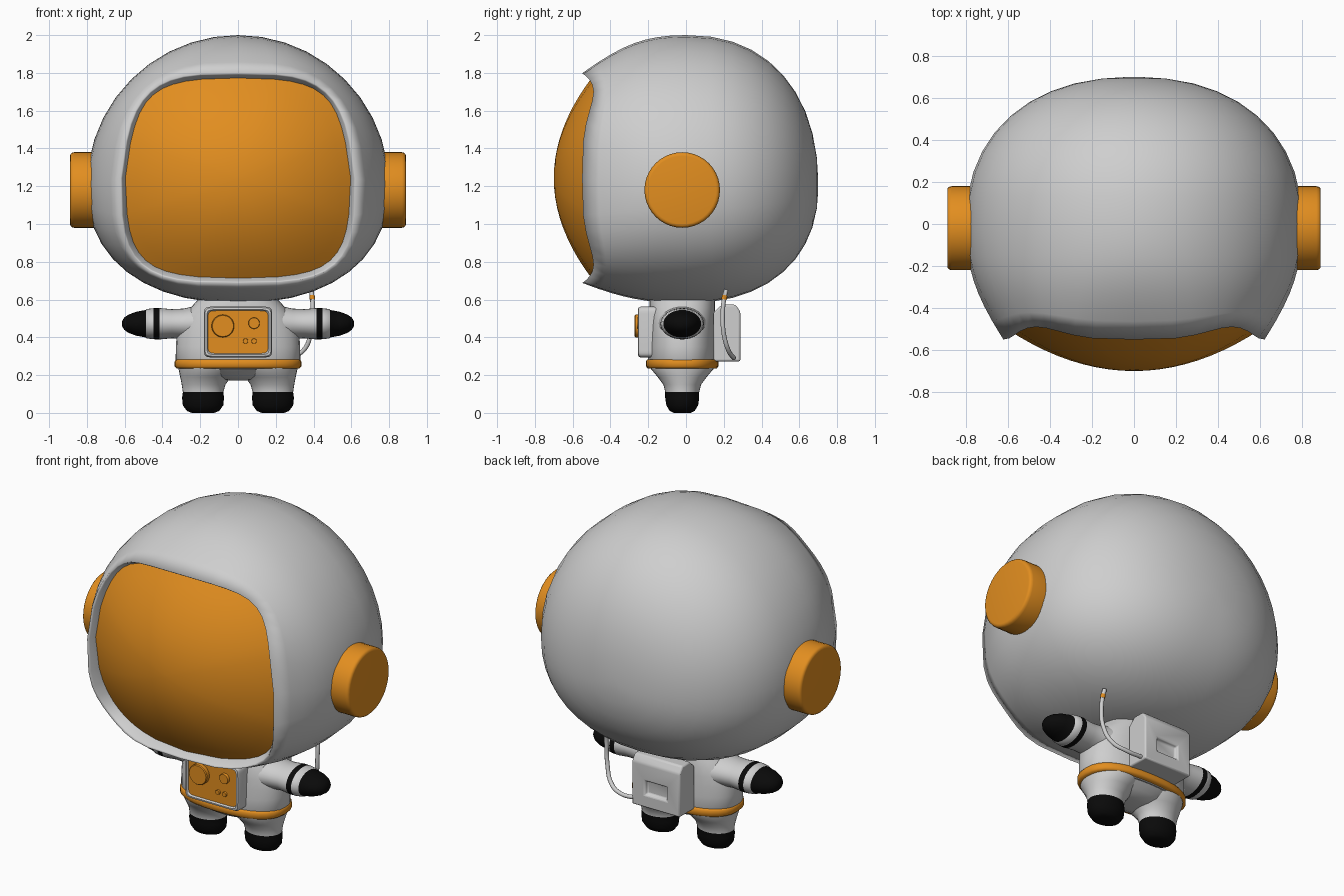
import bpy, bmesh, math
from mathutils import Vector

if "Cube" in bpy.data.objects:
    bpy.data.objects.remove(bpy.data.objects["Cube"])


def material(name, r, g, b):
    m = bpy.data.materials.new(name)
    m.use_nodes = True
    m.diffuse_color = (r, g, b, 1)
    node = m.node_tree.nodes["Principled BSDF"]
    node.inputs["Base Color"].default_value = (r, g, b, 1)
    node.inputs["Roughness"].default_value = 0.6
    return m


WHITE = material("suit white", 0.62, 0.62, 0.62)
ORANGE = material("warm orange", 0.76, 0.27, 0.014)
BLACK = material("boot black", 0.003, 0.003, 0.003)


def power(v, n):
    return math.copysign(abs(v) ** (2 / n), v)


def angles(segs):
    return [2 * math.pi * i / segs for i in range(segs)]


def ring(axis, centre, a, b, n=2, segs=32):
    """Superellipse section, square to the given axis."""
    pts = []
    for t in angles(segs):
        u, v = a * power(math.cos(t), n), b * power(math.sin(t), n)
        off = {"x": (0, u, v), "y": (u, 0, v), "z": (u, v, 0)}[axis]
        pts.append(Vector(centre) + Vector(off))
    return pts


def skin(name, rings, mats, rule=None, caps=(True, True), mirror=False, angle=35, bevel=0):
    """Bridge sections into a surface; rule picks a material from a face centre."""
    bm = bmesh.new()
    rows = [[bm.verts.new(p) for p in r] for r in rings]
    count = len(rows[0])
    for lo, hi in zip(rows, rows[1:]):
        for i in range(count):
            j = (i + 1) % count
            bm.faces.new((lo[i], lo[j], hi[j], hi[i]))
    for row, on in ((rows[0], caps[0]), (rows[-1], caps[1])):
        if on:
            bm.faces.new(row)
    bmesh.ops.recalc_face_normals(bm, faces=bm.faces)
    if rule:
        for f in bm.faces:
            f.material_index = rule(f.calc_center_median())
    me = bpy.data.meshes.new(name)
    bm.to_mesh(me)
    bm.free()
    for m in mats:
        me.materials.append(m)
    ob = bpy.data.objects.new(name, me)
    bpy.context.collection.objects.link(ob)
    bpy.ops.object.select_all(action="DESELECT")
    ob.select_set(True)
    bpy.context.view_layer.objects.active = ob
    bpy.ops.object.shade_smooth_by_angle(angle=math.radians(angle))
    if mirror:
        ob.modifiers.new("mirror", "MIRROR")
    if bevel:
        mod = ob.modifiers.new("bevel", "BEVEL")
        mod.width, mod.segments = bevel, 2
    return ob


def disc(name, x, z, r, y0, y1):
    edge = (y1 - y0) * 0.15
    return skin(name, [ring("y", (x, y0, z), r, r),
                       ring("y", (x, y1 - edge, z), r, r),
                       ring("y", (x, y1, z), r * 0.93, r * 0.93)], [ORANGE])


# Helmet: full egg-shaped back, drawn forward into a squarish ridge and an inner lip
SEGS = 40
MID = 1.243
FULL = 2.25


def opening(t):
    """Unit outline of the face opening, narrower towards the top."""
    v = power(math.sin(t), 3.6)
    return power(math.cos(t), 3.6) * (1 - 0.11 * max(0, v)), v


def rim(t, scale, back):
    u, v = opening(t)
    y = -0.55 + 0.06 * math.sin(2 * t) ** 2 + back
    return Vector((0.622 * scale * u, y, MID + 0.555 * scale * v))


def equator(t, size=1, y=0):
    s = math.sin(t)
    height, n = (0.8, 2) if s > 0 else (0.618, 2.25)
    return Vector((0.8 * size * power(math.cos(t), n), y, 1.2 + height * size * power(s, n)))


shell = []
for k in (0.2, 1, 2, 3, 4, 5, 6, 7, 8, 9, 10):
    a = math.pi / 2 * k / 10
    shell.append([equator(t, power(math.sin(a), FULL), 0.7 * power(math.cos(a), FULL))
                  for t in angles(SEGS)])
for k in range(1, 9):
    s = k / 8
    wa, wb, wc = (1 - s) ** 2, 2.8 * s * (1 - s), s * s
    shell.append([(equator(t) * wa + equator(t, 1, -0.27) * wb + rim(t, 1, 0) * wc) / (wa + wb + wc)
                  for t in angles(SEGS)])
for scale, back in ((0.985, 0.012), (0.955, 0.05), (0.92, 0.12)):
    shell.append([rim(t, scale, back) for t in angles(SEGS)])
skin("helmet", shell, [WHITE], caps=(True, False), angle=180)

# Visor: shallow dome with the same outline
dome = []
for k in (10, 9, 8, 7, 6, 5, 4, 3, 2, 1, 0.2):
    row = []
    for t in angles(SEGS):
        u, v = (c * k / 10 for c in opening(t))
        row.append(Vector((0.605 * u, -0.7 + 0.2 * (u * u + v * v), MID + 0.53 * v)))
    dome.append(row)
skin("visor", dome, [ORANGE], caps=(False, True), angle=180)

# Ear discs
skin("ear_discs", [ring("x", (x, -0.02, 1.18), r, r, segs=40) for x, r in
     ((0.755, 0.2), (0.868, 0.2), (0.88, 0.197), (0.887, 0.19), (0.889, 0.18))],
     [ORANGE], mirror=True, angle=50)

# Torso, pelvis and belt
skin("torso", [ring("z", (0, -0.02, z), a, b, 2.4) for z, a, b in
     ((0.23, 0.30, 0.165), (0.28, 0.33, 0.18), (0.35, 0.329, 0.18), (0.41, 0.325, 0.178),
      (0.47, 0.31, 0.176), (0.52, 0.284, 0.175), (0.56, 0.248, 0.174), (0.6, 0.212, 0.172),
      (0.66, 0.18, 0.15))], [WHITE], angle=60)
skin("pelvis", [ring("z", (0, -0.02, z), a, b, 2.3) for z, a, b in
     ((0.172, 0.05, 0.05), (0.177, 0.1, 0.08), (0.195, 0.17, 0.12), (0.235, 0.29, 0.163))],
     [WHITE], angle=80)
skin("belt", [ring("z", (0, -0.02, z), a, a - 0.143, 2.4) for z, a in
     ((0.234, 0.3), (0.236, 0.326), (0.246, 0.335), (0.273, 0.335), (0.283, 0.328), (0.286, 0.3))],
     [ORANGE], angle=60)

# Legs with boots
skin("legs", [ring("z", (x, -0.02, z), a, b) for z, x, a, b in
     ((0, 0.185, 0.06, 0.045), (0.01, 0.185, 0.085, 0.066), (0.04, 0.185, 0.107, 0.084),
      (0.08, 0.185, 0.111, 0.09), (0.11, 0.185, 0.107, 0.09), (0.15, 0.182, 0.116, 0.1),
      (0.19, 0.172, 0.134, 0.13), (0.23, 0.157, 0.157, 0.163), (0.26, 0.15, 0.165, 0.17))],
     [WHITE, BLACK], rule=lambda c: int(c.z < 0.11), mirror=True, angle=60)

# Arms with banded cuffs and mitten hands
skin("arms", [ring("x", (x, -0.02, 0.472), a, b) for x, a, b in
     ((0.1, 0.15, 0.11), (0.22, 0.13, 0.095), (0.29, 0.112, 0.08), (0.35, 0.107, 0.077),
      (0.415, 0.115, 0.083), (0.447, 0.114, 0.082), (0.482, 0.108, 0.078), (0.487, 0.1, 0.073),
      (0.54, 0.088, 0.063), (0.58, 0.068, 0.048), (0.603, 0.044, 0.032), (0.613, 0.018, 0.014))],
     [WHITE, BLACK], rule=lambda c: int(c.x > 0.487 or 0.415 < c.x < 0.447),
     mirror=True, angle=60)

# Chest panel with raised frame and round controls
skin("chest_panel", [ring("y", (0, y, 0.428), 0.181 - d, 0.135 - d, 12, 48) for y, d in
     ((-0.15, 0), (-0.24, 0), (-0.252, 0.006), (-0.254, 0.016), (-0.244, 0.022))],
     [WHITE, ORANGE], rule=lambda c: int(abs(c.x) < 0.1 and abs(c.z - 0.428) < 0.05 and c.y < -0.2))
for i, (x, z, r, y) in enumerate(((-0.08, 0.46, 0.06, -0.272), (0.085, 0.475, 0.03, -0.26),
                                  (0.04, 0.38, 0.014, -0.255), (0.085, 0.38, 0.014, -0.255))):
    disc(f"chest_button_{i + 1}", x, z, r, -0.238, y)

# Backpack: extruded side profile with a recessed window
side = ((0.145, 0.273), (0.288, 0.273), (0.288, 0.535), (0.262, 0.573), (0.19, 0.573), (0.145, 0.53))
pack = skin("backpack", [[Vector((x, y, z)) for y, z in side] for x in (-0.16, 0.16)],
            [WHITE], bevel=0.009)
bm = bmesh.new()
bm.from_mesh(pack.data)
back = max(bm.faces, key=lambda f: f.normal.y)
bmesh.ops.inset_region(bm, faces=[back], thickness=0.09)
mid = back.calc_center_median()
for v in back.verts:
    v.co.x = math.copysign(0.072, v.co.x)
    v.co.z = 0.39 + math.copysign(0.042, v.co.z - mid.z)
bmesh.ops.inset_region(bm, faces=[back], thickness=0.004, depth=-0.022)
bm.to_mesh(pack.data)
bm.free()


# Air hose
def tube(name, points, radius, mat):
    cu = bpy.data.curves.new(name, "CURVE")
    cu.dimensions = "3D"
    cu.bevel_depth, cu.bevel_resolution, cu.use_fill_caps = radius, 3, True
    sp = cu.splines.new("BEZIER")
    sp.bezier_points.add(len(points) - 1)
    for bp, p in zip(sp.bezier_points, points):
        bp.co = p
        bp.handle_left_type = bp.handle_right_type = "AUTO"
    cu.materials.append(mat)
    ob = bpy.data.objects.new(name, cu)
    bpy.context.collection.objects.link(ob)


tube("air_hose", ((0.14, 0.25, 0.295), (0.27, 0.25, 0.295), (0.345, 0.225, 0.33), (0.385, 0.2, 0.42),
                  (0.395, 0.195, 0.54), (0.393, 0.203, 0.61), (0.388, 0.213, 0.652)), 0.012, WHITE)
tube("hose_band", ((0.394, 0.201, 0.6), (0.392, 0.206, 0.622)), 0.0145, ORANGE)
